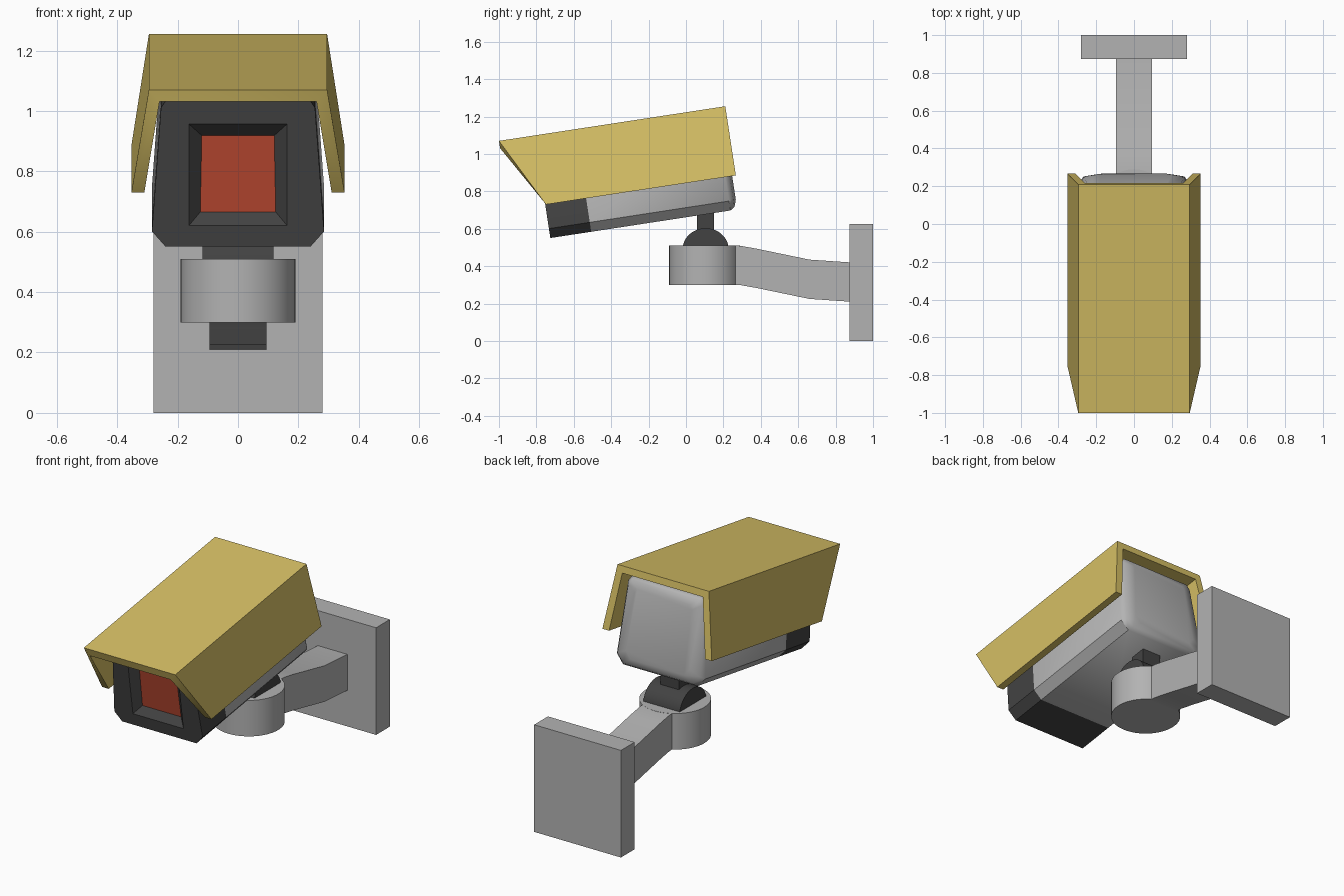
import bpy, bmesh, math
from mathutils import Vector

if "Cube" in bpy.data.objects:
    bpy.data.objects.remove(bpy.data.objects["Cube"])


def material(name, rgb):
    m = bpy.data.materials.new(name)
    m.diffuse_color = (*rgb, 1)
    m.use_nodes = True
    m.node_tree.nodes["Principled BSDF"].inputs["Base Color"].default_value = m.diffuse_color
    return m


GREY = material("light grey", (0.45, 0.45, 0.45))
DARK = material("charcoal", (0.055, 0.055, 0.055))
RED = material("lens red", (0.48, 0.065, 0.03))
GOLD = material("hood yellow", (0.67, 0.52, 0.13))

# The housing is tilted: u runs along it (back is 0), v is up from the hood top
TILT = math.atan2(0.185, 1.21)
C, S = math.cos(TILT), math.sin(TILT)


def tilted(x, u, v):
    return Vector((x, 0.21 + u * C - v * S, 1.255 + u * S + v * C))


def loft(name, rings, mats, band_mats=None, smooth=40):
    """Skin matching rings and cap both ends; band_mats = start cap, bands, end cap."""
    bm = bmesh.new()
    vs = [[bm.verts.new(p) for p in r] for r in rings]
    n = len(rings[0])
    band_mats = band_mats or [0] * (len(rings) + 1)
    bm.faces.new(vs[0]).material_index = band_mats[0]
    for k, (a, b) in enumerate(zip(vs, vs[1:])):
        for i in range(n):
            j = (i + 1) % n
            f = bm.faces.new((a[i], a[j], b[j], b[i]))
            f.material_index = band_mats[k + 1]
    bm.faces.new(vs[-1]).material_index = band_mats[-1]
    bmesh.ops.remove_doubles(bm, verts=bm.verts, dist=1e-5)
    bmesh.ops.recalc_face_normals(bm, faces=bm.faces)
    me = bpy.data.meshes.new(name)
    bm.to_mesh(me)
    bm.free()
    for m in mats:
        me.materials.append(m)
    ob = bpy.data.objects.new(name, me)
    bpy.context.collection.objects.link(ob)
    bpy.ops.object.select_all(action='DESELECT')
    ob.select_set(True)
    bpy.context.view_layer.objects.active = ob
    bpy.ops.object.shade_smooth_by_angle(angle=math.radians(smooth))
    return ob


def prism(name, profile, half, mat):
    """Extrude a (y, z) side profile across x."""
    return loft(name, [[(x, y, z) for y, z in profile] for x in (-half, half)], [mat])


def mirrored(half):
    return half + [(-x, v) for x, v in reversed(half)]


# Camera housing: recessed window, dark front sleeve, grey body, rounded back
section = mirrored([(0.24, -0.555), (0.285, -0.504), (0.255, -0.09), (0.235, -0.06)])
window = mirrored([(0.163, -0.485)] * 2 + [(0.163, -0.144)] * 2)
lens = mirrored([(0.125, -0.445)] * 2 + [(0.12, -0.189)] * 2)


def ring(pts, u, sx=1, sv=1):
    return [tilted(x * sx, u, -0.3075 + (v + 0.3075) * sv) for x, v in pts]


# lens cap uses 4 corners only after merging doubled points
loft("camera_housing",
     [ring(lens, -0.991), ring(window, -1.031), ring(section, -1.031),
      ring(section, -0.81), ring(section, -0.057),
      ring(section, -0.033, 0.93, 0.94), ring(section, -0.02, 0.72, 0.79)],
     [GREY, DARK, RED], [2, 1, 1, 1, 0, 0, 0, 0])

# Sun hood: open-bottomed shell with a slanted front
hood = mirrored([(0.295, 0.0), (0.353, -0.374), (0.31, -0.374), (0.26, -0.04)])
# reorder as one closed outline: right outer to inner, across, left inner to outer
loft("sun_hood",
     [[tilted(x, -1.224 if v > -0.1 else -1.027, v) for x, v in hood],
      [tilted(x, 0, v) for x, v in hood]], [GOLD])
# split the concave end caps into clean quads
me = bpy.data.objects["sun_hood"].data
bm = bmesh.new()
bm.from_mesh(me)
bmesh.ops.triangulate(bm, faces=[f for f in bm.faces if len(f.verts) > 4])
bm.to_mesh(me)
bm.free()

# Tilt joint: half barrel and short post
prism("tilt_barrel",
      [(0.105 + 0.123 * math.cos(a), 0.49 + 0.113 * math.sin(a))
       for a in (math.pi * i / 24 for i in range(25))], 0.118, DARK)
prism("joint_post", [(0.06, 0.56), (0.15, 0.56), (0.15, 0.70), (0.06, 0.685)], 0.06, DARK)

# Round swivel base
loft("swivel_base",
     [[(0.19 * math.cos(a), 0.1 + 0.19 * math.sin(a), z)
       for a in (math.tau * i / 48 for i in range(48))] for z in (0.30, 0.51)], [GREY])

# Bracket arm: constant depth, stepping down toward the wall
top = [(0.255, 0.51), (0.29, 0.509), (0.38, 0.493), (0.66, 0.435), (0.88, 0.42)]
arm = [[(x, y, z - d) for x, d in ((-0.095, 0), (0.095, 0), (0.095, 0.21), (-0.095, 0.21))]
       for y, z in top]
loft("bracket_arm", arm, [GREY])

# Wall plate
prism("wall_plate", [(0.873, 0), (1, 0), (1, 0.625), (0.873, 0.625)], 0.28, GREY)
